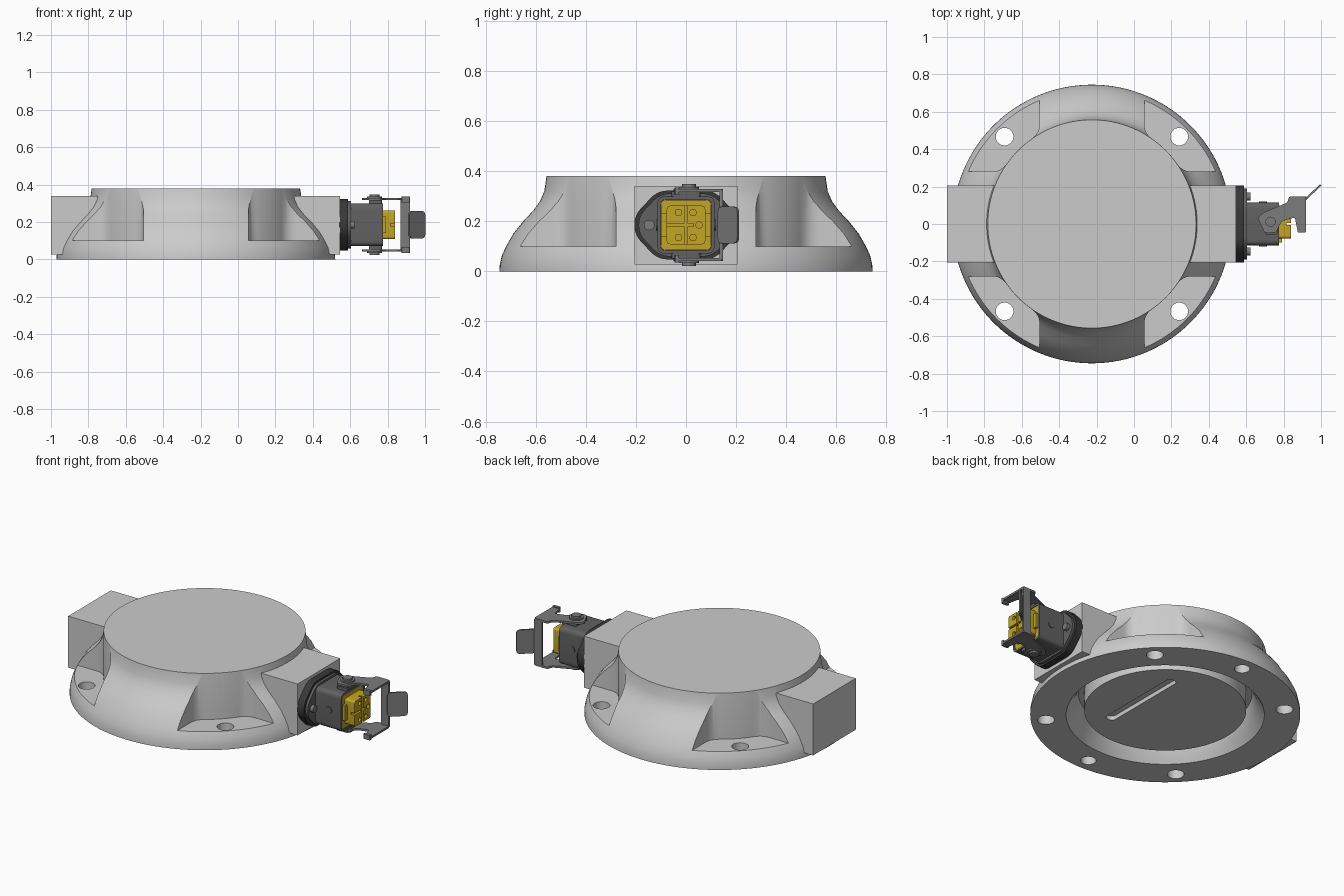
import bpy, bmesh, math
from mathutils import Vector

if "Cube" in bpy.data.objects:
    bpy.data.objects.remove(bpy.data.objects["Cube"])

CX, CZ = -0.225, 0.185      # body axis x, connector axis z


def material(name, rgb):
    m = bpy.data.materials.new(name)
    m.diffuse_color = (*rgb, 1)
    m.use_nodes = True
    m.node_tree.nodes["Principled BSDF"].inputs["Base Color"].default_value = m.diffuse_color
    return m


DARK = material("dark_grey", (0.12, 0.12, 0.12))
BLACK = material("rubber", (0.04, 0.04, 0.04))
STEEL = material("steel", (0.2, 0.2, 0.2))
YELLOW = material("yellow", (0.55, 0.38, 0.02))


def finish(bm, name, mat=None):
    bmesh.ops.remove_doubles(bm, verts=bm.verts, dist=1e-5)
    bmesh.ops.recalc_face_normals(bm, faces=bm.faces)
    me = bpy.data.meshes.new(name)
    bm.to_mesh(me)
    bm.free()
    ob = bpy.data.objects.new(name, me)
    bpy.context.collection.objects.link(ob)
    if mat:
        me.materials.append(mat)
    return ob


def prism(name, pts, lo, hi, axis="z", mat=None):
    """Extrude an outline: (x, y) along z, (y, z) along x, (x, z) along y."""
    place = {"z": lambda a, b: (a, b, lo), "x": lambda a, b: (lo, a, b),
             "y": lambda a, b: (a, lo, b)}[axis]
    bm = bmesh.new()
    f = bm.faces.new([bm.verts.new(place(*p)) for p in pts])
    new = bmesh.ops.extrude_face_region(bm, geom=[f])["geom"]
    d = Vector(((axis == "x"), (axis == "y"), (axis == "z"))) * (hi - lo)
    bmesh.ops.translate(bm, vec=d, verts=[v for v in new if isinstance(v, bmesh.types.BMVert)])
    return finish(bm, name, mat)


def rect(a0, b0, a1, b1):
    return [(a0, b0), (a1, b0), (a1, b1), (a0, b1)]


def circle(a, b, r, n=32):
    return [(a + r * math.cos(2 * math.pi * i / n), b + r * math.sin(2 * math.pi * i / n)) for i in range(n)]


def rounded(pts, r, n=6):
    """Round every corner of an outline."""
    out = []
    for i, p in enumerate(pts):
        p = Vector(p)
        a, b = Vector(pts[i - 1]), Vector(pts[(i + 1) % len(pts)])
        s = p + (a - p).normalized() * min(r, (a - p).length * 0.45)
        e = p + (b - p).normalized() * min(r, (b - p).length * 0.45)
        for k in range(n + 1):
            t = k / n
            out.append(tuple(s * (1 - t) ** 2 + p * 2 * t * (1 - t) + e * t * t))
    return out


def lathe(name, profile, steps=128):
    bm = bmesh.new()
    vs = [bm.verts.new((CX + r, 0, z)) for r, z in profile]
    es = [bm.edges.new(p) for p in zip(vs, vs[1:])]
    bmesh.ops.spin(bm, geom=vs + es, cent=(CX, 0, 0), axis=(0, 0, 1),
                   angle=2 * math.pi, steps=steps)
    return finish(bm, name)


def boolean(ob, tool, op="DIFFERENCE"):
    mod = ob.modifiers.new("bool", "BOOLEAN")
    mod.operation, mod.object, mod.solver = op, tool, "EXACT"
    bpy.context.view_layer.objects.active = ob
    bpy.ops.object.modifier_apply(modifier=mod.name)
    bpy.data.objects.remove(tool)


# Flared round body with two side blocks
body = lathe("body", [(0, 0), (.745, 0), (.744, .025), (.735, .065), (.716, .105), (.69, .15),
                      (.65, .2), (.61, .243), (.583, .28), (.566, .32), (.557, .38), (0, .38)])
for x0, x1 in ((-1, -0.65), (0.2, 0.545)):
    boolean(body, prism("block", rect(x0, -.205, x1, .205), .027, .34), "UNION")

# Bolt pockets: straight walls blending into the central cylinder
R, F, W = .558, .09, .28
fy = math.sqrt((R + F) ** 2 - (W + F) ** 2)
end = math.atan2(fy, W + F)
fillet = [(W + F + F * math.cos(a), fy + F * math.sin(a))
          for a in (math.pi + (end) * k / 6 for k in range(7))]
arc = [(R * math.cos(a), R * math.sin(a))
       for a in (end + (math.pi / 4 - end) * k / 8 for k in range(1, 9))]
half = [(W, 1)] + fillet + arc
outline = half + [(y, x) for x, y in reversed(half[:-1])] + [(1, 1)]
for sx in (-1, 1):
    for sy in (-1, 1):
        boolean(body, prism("pocket", [(CX + sx * x, sy * y) for x, y in outline], .1, .5))
        boolean(body, prism("bolt_hole", circle(CX + sx * .467, sy * .467, .047), -.1, .3))

# Underside: annular groove, recessed disc, slot and two blind holes
boolean(body, lathe("groove", [(0, -.1), (.547, -.1), (.547, 0), (.53, .025), (.507, .06), (.49, .1),
                               (.48, .14), (.447, .14), (.447, .03), (0, .03)]))
boolean(body, prism("slot", rounded(rect(-.08, -.28, -.02, .28), .029), -.1, .055))
for s in (-1, 1):
    boolean(body, prism("blind_hole", circle(CX, s * .66, .043), -.1, .06))


# Connector gasket, flange and housing
def flange(k):
    pts = [(-.21, -.04), (-.115, -.14), (.115, -.14), (.21, -.04),
           (.21, .04), (.115, .14), (-.115, .14), (-.21, .04)]
    return rounded([(y * k, CZ + z * k) for y, z in pts], .04)


def square(h, r):
    return rounded(rect(-h, CZ - h, h, CZ + h), r)


prism("gasket", flange(.98), .54, .588, "x", BLACK)
prism("connector_flange", flange(.9), .588, .603, "x", DARK)
housing = prism("connector_housing", square(.114, .03), .6, .775, "x", DARK)
boolean(housing, prism("housing_cavity", square(.101, .02), .755, .9, "x"))
for s in (-1, 1):
    prism("flange_screw", circle(s * .147, CZ, .021, 24), .6, .622, "x", STEEL)
    prism("housing_button", circle(.69, CZ, .022, 24), s * .11, s * .119, "y", DARK)

# Yellow contact insert with sockets and grooves
prism("insert_rim", square(.1, .02), .75, .772, "x", YELLOW)
insert = prism("contact_insert", square(.077, .015), .76, .84, "x", YELLOW)
for y, z in ((-.03, .05), (.028, .05), (.052, 0), (-.03, -.05), (.028, -.05)):
    boolean(insert, prism("socket", circle(y, CZ + z, .013, 20), .8, .9, "x"))
boolean(insert, prism("groove_h", rect(-.2, CZ - .006, .03, CZ + .006), .815, .9, "x"))
boolean(insert, prism("groove_v", rect(-.006, 0, .006, .4), .815, .9, "x"))
for y in (-.1, .07):
    prism("insert_key", rect(y, CZ - .045, y + .03, CZ + .045), .765, .79, "x", YELLOW)

# Locking lever: two side plates on pivots, cross bar and thumb tab
plate = [(.66, .035), (.69, .06), (.82, .115), (.83, .148), (.92, .148), (.92, -.04),
         (.875, -.04), (.86, .035), (.79, .015), (.76, -.045), (.70, -.05)]
for s in (-1, 1):
    def z(v):
        return CZ + s * v
    prism("lever_plate", rounded(plate, .012, 3), z(.132), z(.144), mat=STEEL)
    prism("pivot_boss", rounded(rect(.70, -.058, .77, .058), .015), z(.11), z(.133), mat=DARK)
    prism("pivot_pin", circle(.73, .012, .027, 24), z(.11), z(.163), mat=STEEL)
    prism("pivot_washer", circle(.73, .012, .04, 24), z(.14), z(.152), mat=STEEL)
    prism("latch_hook", rounded(rect(.875, -.045, .92, -.028), .006, 3), z(.12), z(.15), mat=STEEL)
prism("lever_bar", rounded(rect(.868, CZ - .144, .92, CZ + .144), .012), .134, .148, "y", STEEL)
tab = prism("thumb_tab", rounded(rect(0, CZ - .073, .115, CZ + .073), .025), -.005, .005, "y", STEEL)
tab.rotation_euler[2] = math.radians(43)
tab.location = (.914, .13, 0)

# Smooth shading with crisp edges
bpy.ops.object.select_all(action="SELECT")
bpy.ops.object.shade_smooth_by_angle(angle=math.radians(30))
